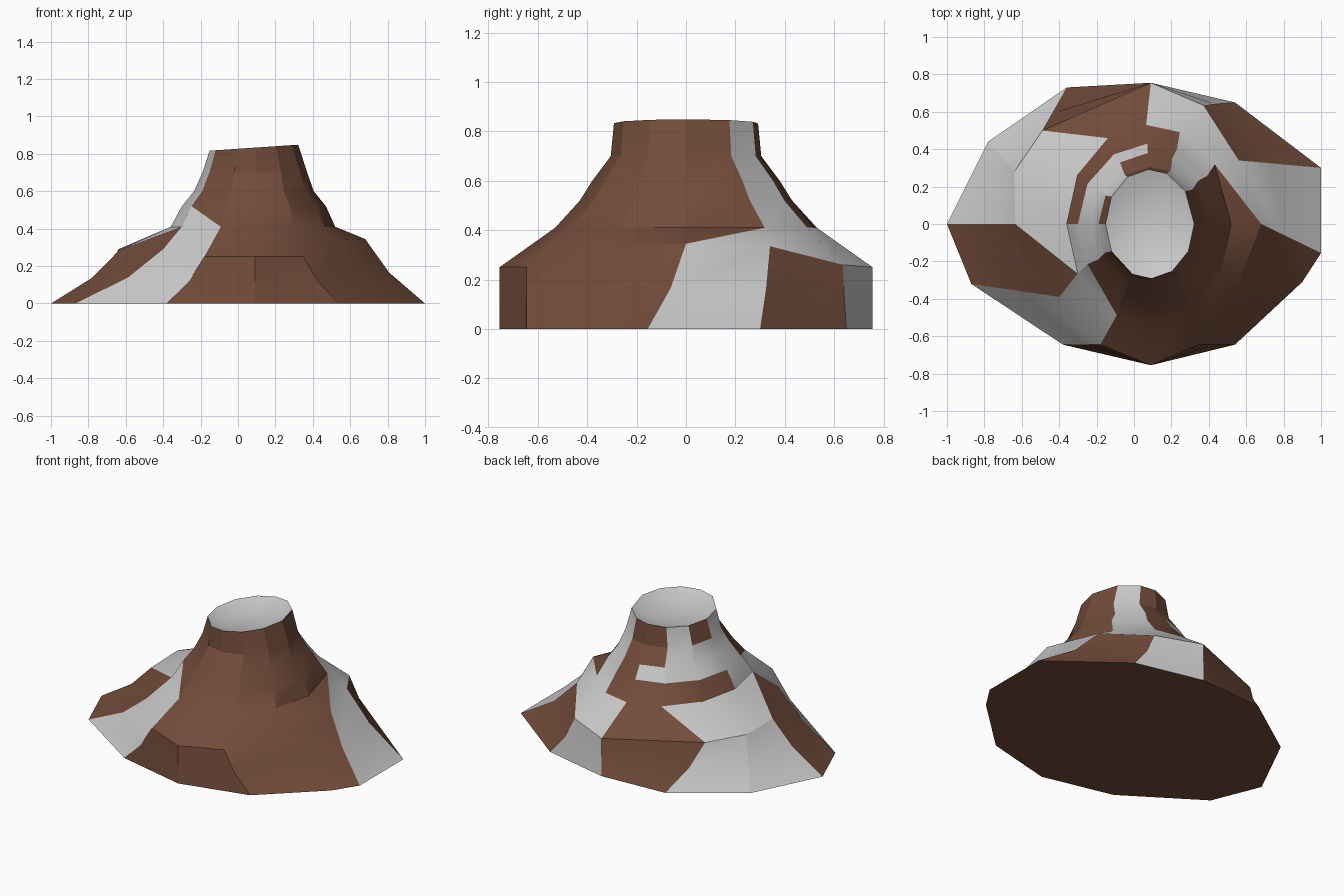
import bpy, bmesh, math

if "Cube" in bpy.data.objects:
    bpy.data.objects.remove(bpy.data.objects["Cube"])

rock_mat = bpy.data.materials.new("brown_rock")
rock_mat.diffuse_color = (0.17, 0.072, 0.042, 1)
rock_mat.use_nodes = True
rock_mat.node_tree.nodes["Principled BSDF"].inputs["Base Color"].default_value = rock_mat.diffuse_color

# Foot outline and shoulder ridge, one entry per column going round from +x
FOOT = [(1, -.155), (1, .30), (.54, .65), (.09, .755), (-.36, .73), (-.78, .44),
        (-1, 0), (-.87, -.32), (-.38, -.645), (.09, -.755), (.54, -.645), (.90, -.31)]
SHOULDER = [(.68, 0, .345), (.56, .34, .335), (.37, .635, .26), (.09, .755, .25),
            (-.49, .50, .28), (-.64, .28, .29), (-.635, 0, .285), (-.40, -.39, .29),
            (-.18, -.645, .25), (.09, -.755, .25), (.35, -.645, .25), (.55, -.34, .34)]
ANGLES = [0, 37, 68, 92, 120, 150, 180, 210, 247, 272, 300, 330]
N = 12


def ellipse(z, cx, rx, ry, tilt=0):
    pts = []
    for a in map(math.radians, ANGLES):
        pts.append((cx + rx * math.cos(a), ry * math.sin(a), z + tilt * math.cos(a)))
    return pts


# Cross-sections from the foot up to the rim
foot = [(x, y, 0) for x, y in FOOT]
flank = [(f[0] + (s[0] - f[0]) * .6, f[1] + (s[1] - f[1]) * .6, s[2] * .48)
         for f, s in zip(foot, SHOULDER)]
rings = [foot, flank, SHOULDER,
         ellipse(.41, .08, .44, .53),
         ellipse(.52, .085, .385, .43),
         ellipse(.60, .085, .32, .38),
         ellipse(.70, .09, .28, .305),
         ellipse(.833, .085, .237, .292, .016)]

# Cover of each band: b rock, g snow; / x n are faces split on a diagonal
BANDS = ["gbgbggbgbbbb",
         "gbgbggbgbbbb",
         "/ggbggxgbbbb",
         "bgbbbbgnbbbb",
         "bgbggggbbbbb",
         "bgbbgggbbbbb",
         "bgbbgbgbbbbb"]

rock, snow = [], []
for k, band in enumerate(BANDS):
    for i, c in enumerate(band):
        j = (i + 1) % N
        a, b, d, e = rings[k][i], rings[k][j], rings[k + 1][j], rings[k + 1][i]
        if c in "bg":
            (rock if c == "b" else snow).append((a, b, d, e))
        elif c == "n":
            snow.append((a, b, e))
            rock.append((b, d, e))
        else:
            low, high = (snow, rock) if c == "/" else (rock, snow)
            low.append((a, b, d))
            high.append((a, d, e))

# Flat underside
rock.append(tuple(reversed(foot)))

# Shallow snow-filled crater
bowl = ellipse(.795, .085, .15, .185, .01)
crater = [(rings[-1][i], rings[-1][(i + 1) % N], bowl[(i + 1) % N], bowl[i])
          for i in range(N)]
crater += [(bowl[i], bowl[(i + 1) % N], (.085, 0, .785)) for i in range(N)]


def build(name, faces, mat=None):
    bm = bmesh.new()
    for f in faces:
        bm.faces.new([bm.verts.new(p) for p in f])
    bmesh.ops.remove_doubles(bm, verts=bm.verts, dist=1e-4)
    me = bpy.data.meshes.new(name)
    bm.to_mesh(me)
    bm.free()
    ob = bpy.data.objects.new(name, me)
    bpy.context.collection.objects.link(ob)
    if mat:
        me.materials.append(mat)
    bpy.ops.object.select_all(action='DESELECT')
    ob.select_set(True)
    bpy.context.view_layer.objects.active = ob
    bpy.ops.object.shade_smooth_by_angle(angle=math.radians(25))
    return ob


build("mountain_rock", rock, rock_mat)
build("snow_streaks", snow)
build("crater_fill", crater)
